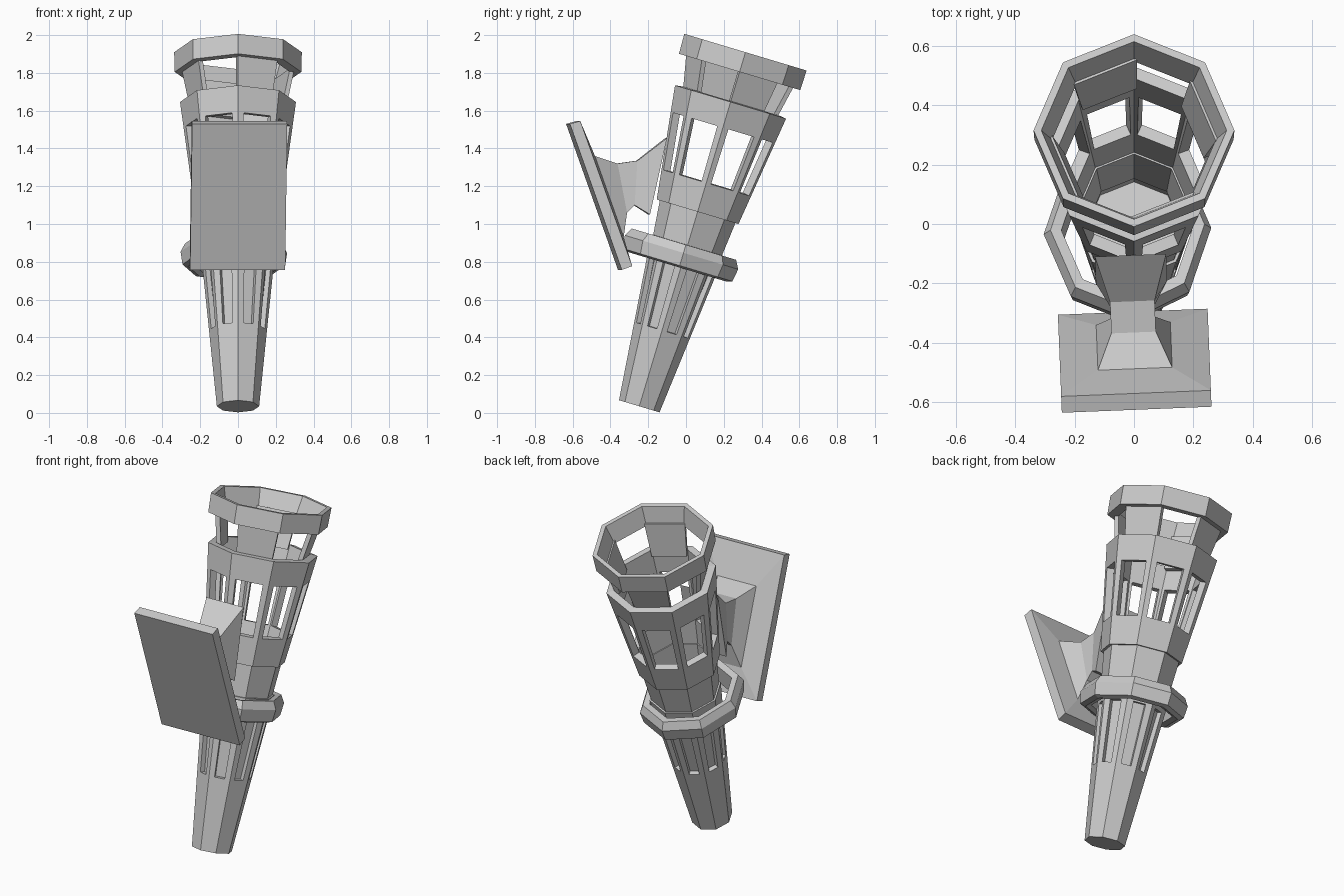
import bpy, bmesh
from math import sin, cos, pi, radians
from mathutils import Matrix, Vector

if "Cube" in bpy.data.objects:
    bpy.data.objects.remove(bpy.data.objects["Cube"])

SIDES = 8
# torch axis: leans backwards from its foot
TILT = Matrix.Translation((0, -0.2475, 0.035)) @ Matrix.Rotation(radians(-16.7), 4, 'X')


def finish(name, bm, matrix, wall=0.0):
    bmesh.ops.remove_doubles(bm, verts=bm.verts, dist=1e-5)
    bmesh.ops.recalc_face_normals(bm, faces=bm.faces) if not wall else None
    me = bpy.data.meshes.new(name)
    bm.to_mesh(me)
    bm.free()
    ob = bpy.data.objects.new(name, me)
    bpy.context.collection.objects.link(ob)
    ob.matrix_world = matrix
    if wall:
        m = ob.modifiers.new("wall", 'SOLIDIFY')
        m.thickness = wall
        m.offset = -1
        m.use_even_offset = True
    return ob


def corner(k, r, s):
    a = 2 * pi * k / SIDES
    return Vector((r * cos(a), r * sin(a), s))


def panel_shell(name, levels, fracs, is_open, wall):
    """Eight flat panels; is_open(panel, column, row) leaves a hole."""
    bm = bmesh.new()
    for k in range(SIDES):
        def pt(f, lv):
            return bm.verts.new(corner(k, lv[1], lv[0]).lerp(corner(k + 1, lv[1], lv[0]), f))
        for c in range(len(fracs) - 1):
            for r in range(len(levels) - 1):
                if not is_open(k, c, r):
                    a, b = levels[r], levels[r + 1]
                    bm.faces.new([pt(fracs[c], a), pt(fracs[c + 1], a),
                                  pt(fracs[c + 1], b), pt(fracs[c], b)])
    return finish(name, bm, TILT, wall)


def lathe(name, profile, matrix, ring=False):
    """Eight-sided turned part; a ring closes its profile, otherwise ends are capped."""
    bm = bmesh.new()
    loops = [[bm.verts.new(corner(k, r, s)) for k in range(SIDES)] for s, r in profile]
    pairs = list(zip(loops, loops[1:])) + ([(loops[-1], loops[0])] if ring else [])
    for a, b in pairs:
        for k in range(SIDES):
            n = (k + 1) % SIDES
            bm.faces.new([a[k], a[n], b[n], b[k]])
    if not ring:
        bm.faces.new(loops[0])
        bm.faces.new(loops[-1])
    return finish(name, bm, matrix)


def taper(s, a, b):
    return s, a[1] + (b[1] - a[1]) * (s - a[0]) / (b[0] - a[0])


# slotted handle around a solid core
lo, hi = (0, 0.112), (0.89, 0.2)
panel_shell("handle", [lo, taper(0.42, lo, hi), taper(0.77, lo, hi), hi],
            [0, 0.26, 0.74, 1], lambda k, c, r: c == 1 and r == 1, 0.03)
lathe("handle_core", [(0, 0.11), (0.05, 0.085), (0.82, 0.165)], TILT)

# neck between handle and cage
panel_shell("neck", [(0.87, 0.188), (1.085, 0.21)], [0, 1], lambda k, c, r: False, 0.03)

# cage with a window in every side
lo, hi = (1.075, 0.226), (1.682, 0.307)
panel_shell("cage", [lo, taper(1.235, lo, hi), taper(1.54, lo, hi), hi],
            [0, 0.15, 0.85, 1], lambda k, c, r: c == 1 and r == 1, 0.04)

# upper tier: every second panel is missing
panel_shell("upper_panels", [(1.66, 0.257), (1.86, 0.298)], [0, 1],
            lambda k, c, r: k % 2 == 1, 0.025)

# top rim
lathe("top_rim", [(1.848, 0.335), (1.957, 0.338), (1.957, 0.312), (1.848, 0.275)], TILT, ring=True)

# loose collar, slightly off centre
lathe("collar", [(0.765, 0.245), (0.775, 0.275), (0.845, 0.285), (0.89, 0.262),
                 (0.885, 0.225), (0.775, 0.215)],
      TILT @ Matrix.Translation((-0.022, -0.02, 0)) @ Matrix.Rotation(radians(2.3), 4, 'Z')
      @ Matrix.Diagonal((0.99, 1.1, 1, 1)), ring=True)

# wall plate and bracket: rectangles (y top, z top, y bottom, z bottom, half width) skinned together
sections = [(-0.625, 1.53, -0.350, 0.757, 0.252),
            (-0.570, 1.545, -0.295, 0.777, 0.252),
            (-0.487, 1.36, -0.335, 0.93, 0.125),
            (-0.365, 1.32, -0.315, 1.06, 0.075),
            (-0.260, 1.335, -0.275, 1.10, 0.075),
            (-0.105, 1.455, -0.195, 1.05, 0.12)]
pivot = Matrix.Translation((0, -0.4, 0))
bm = bmesh.new()
loops = [[bm.verts.new(p) for p in ((-w, yt, zt), (w, yt, zt), (w, yb, zb), (-w, yb, zb))]
         for yt, zt, yb, zb, w in sections]
for a, b in zip(loops, loops[1:]):
    for k in range(4):
        n = (k + 1) % 4
        bm.faces.new([a[k], a[n], b[n], b[k]])
bm.faces.new(loops[0])
bm.faces.new(loops[-1])
finish("wall_bracket", bm, pivot @ Matrix.Rotation(radians(2.3), 4, 'Z') @ pivot.inverted())
